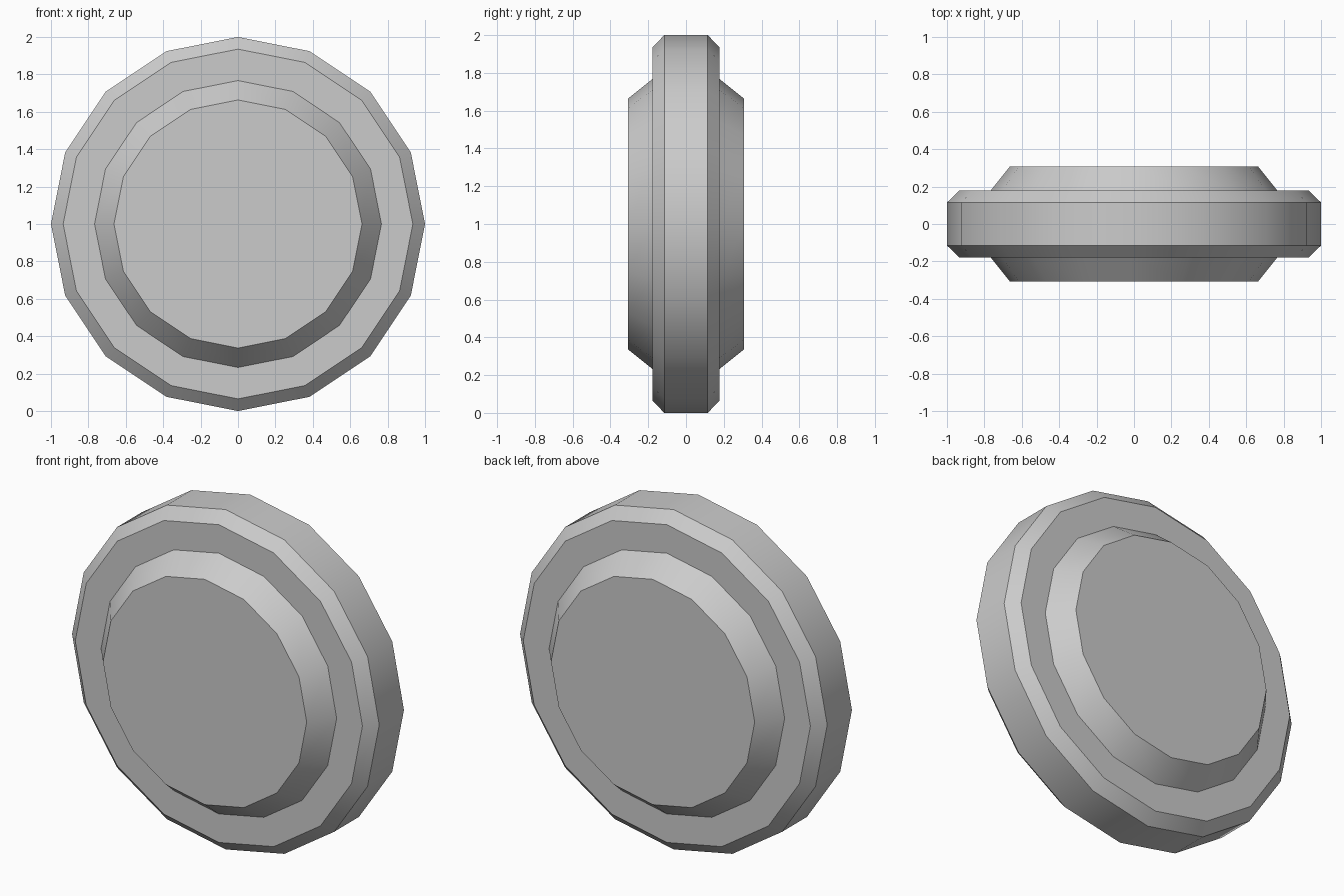
import bpy, bmesh
from math import cos, sin, pi, radians

if "Cube" in bpy.data.objects:
    bpy.data.objects.remove(bpy.data.objects["Cube"])

SIDES = 16

# Half profile as (radius, y), hub face out to the tread; mirrored for the back
half = [(0.663, -0.308), (0.767, -0.178), (0.935, -0.178), (1.0, -0.115)]
profile = half + [(r, -y) for r, y in reversed(half)]

# Wheel: profile turned around the y axis, capped at both hub faces
bm = bmesh.new()
rings = []
for r, y in profile:
    angles = [2 * pi * i / SIDES for i in range(SIDES)]
    rings.append([bm.verts.new((r * cos(a), y, 1 + r * sin(a))) for a in angles])
for a, b in zip(rings, rings[1:]):
    for i in range(SIDES):
        j = (i + 1) % SIDES
        bm.faces.new((a[i], a[j], b[j], b[i]))
bm.faces.new(rings[0])
bm.faces.new(rings[-1])
bmesh.ops.recalc_face_normals(bm, faces=bm.faces)

mesh = bpy.data.meshes.new("wheel")
bm.to_mesh(mesh)
bm.free()
wheel = bpy.data.objects.new("wheel", mesh)
bpy.context.collection.objects.link(wheel)

# Smooth around the rim, crisp between the bands
bpy.context.view_layer.objects.active = wheel
wheel.select_set(True)
bpy.ops.object.shade_smooth_by_angle(angle=radians(30))
